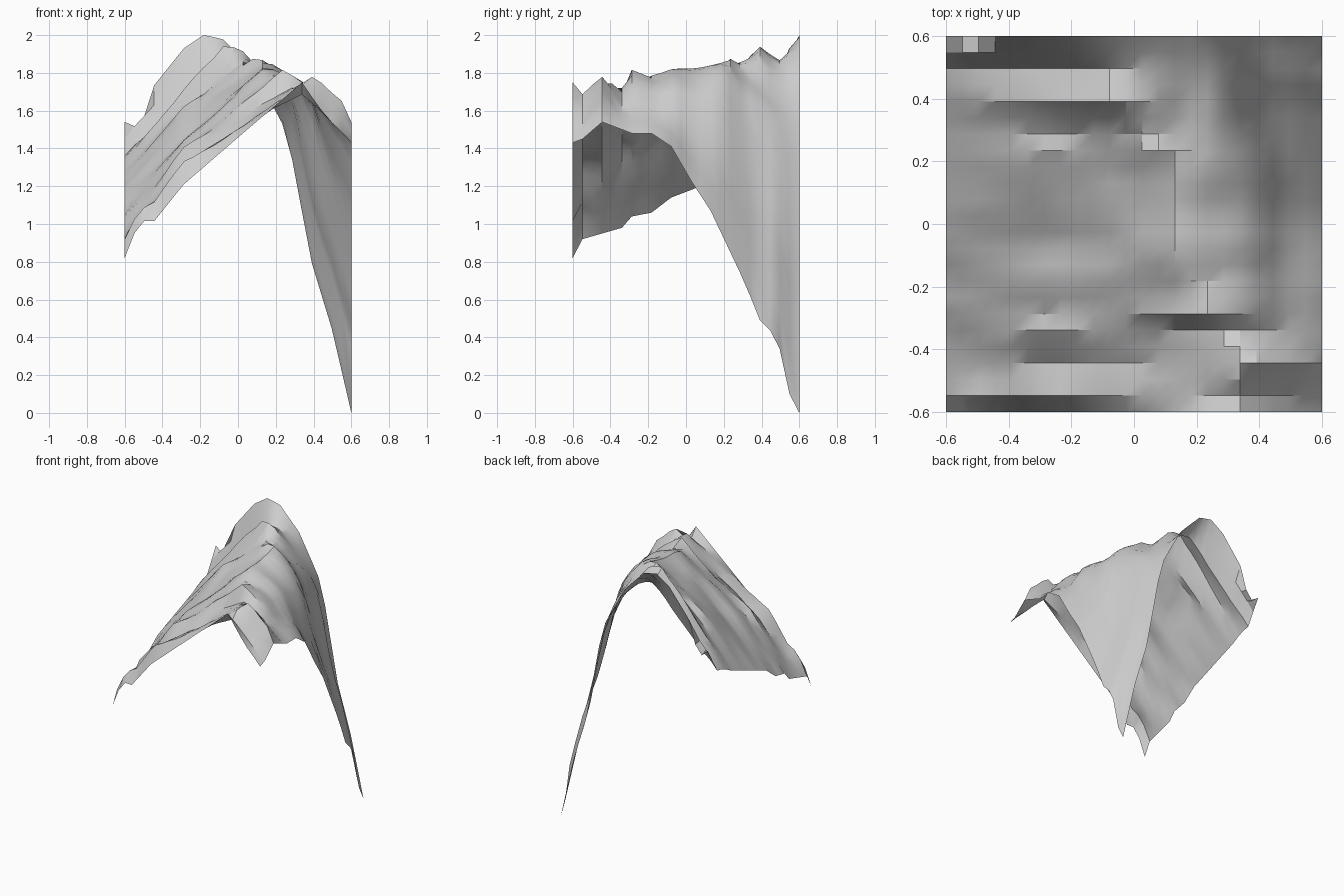
import bpy
import bmesh
from mathutils import Vector, noise

default_cube = bpy.data.objects.get("Cube")
if default_cube:
    bpy.data.objects.remove(default_cube, do_unlink=True)

CELLS = 23
HALF = 0.6
STEP = 2 * HALF / CELLS
SHOULDER = 6  # column of the knot halfway up the long slope

# Key rows, front to back:
# row, left edge height, shoulder height, crest column, crest height, right edge height
KEY_ROWS = [
    (0, .82, 1.21, 18, 1.75, 1.43),
    (1, .92, 1.33, 18, 1.69, 1.45),
    (3, .95, 1.3, 19, 1.78, 1.54),
    (5, .98, 1.41, 17, 1.72, 1.5),
    (6, 1.04, 1.38, 16, 1.81, 1.48),
    (8, 1.06, 1.45, 15, 1.79, 1.48),
    (10, 1.14, 1.43, 14, 1.82, 1.41),
    (12, 1.18, 1.5, 14, 1.82, 1.23),
    (14, 1.22, 1.56, 14, 1.84, 1.07),
    (16, 1.26, 1.62, 13, 1.87, .85),
    (17, 1.28, 1.6, 12, 1.86, .74),
    (18, 1.3, 1.64, 11, 1.89, .62),
    (19, 1.33, 1.71, 10, 1.94, .49),
    (20, 1.35, 1.69, 10, 1.9, .44),
    (21, 1.36, 1.67, 10, 1.87, .34),
    (22, 1.45, 1.81, 9, 1.93, .1),
    (23, 1.54, 1.93, 8, 2, 0),
]

# Falloff of the steep slope from crest (1) to right edge (0)
STEEP_SLOPE = [(0, 1), (.13, .99), (.33, .91), (.53, .77),
               (.6, .67), (.73, .4), (.87, .22), (1, 0)]

# How strongly each row follows that falloff instead of a straight line
BULGE = [(0, -.25), (3, .5), (6, .5), (10, 1), (CELLS, 1)]

# Local relief: column, row, column reach, row reach, height
RELIEF = [
    (1.5, 0, 1.5, 2, .1),       # swelling by the front left corner
    (1.5, 23, 1.5, 1, -.16),    # notch by the back left corner
    (20.5, 7.5, 2, 3, -.05),    # hollow behind the right edge
    (22, 3, 1, 2, .04),         # shoulder near the front right corner
    (14.5, 19, 2, 3, -.04),     # gully above the ledge
    (16.5, 19, 1.5, 4, .04),    # ledge on the steep slope
]


def interpolate(table, position):
    """Piecewise linear lookup; returns every value after the key."""
    for low, high in zip(table, table[1:]):
        if position <= high[0]:
            part = (position - low[0]) / (high[0] - low[0])
            return [a + (b - a) * part for a, b in zip(low[1:], high[1:])]
    return list(table[-1][1:])


def terrain_height(column, row):
    left, shoulder, crest_column, crest, right = interpolate(KEY_ROWS, row)
    crest_column = round(crest_column)
    if column <= crest_column:
        long_slope = [(0, left), (SHOULDER, shoulder), (crest_column, crest)]
        height = interpolate(long_slope, column)[0]
    else:
        travel = (column - crest_column) / (CELLS - crest_column)
        straight = 1 - travel
        curved = interpolate(STEEP_SLOPE, travel)[0]
        bulge = interpolate(BULGE, row)[0]
        falloff = straight + (curved - straight) * bulge
        height = right + (crest - right) * falloff
    for center, line, reach, depth, amount in RELIEF:
        across = max(0, 1 - abs(column - center) / reach)
        along = max(0, 1 - abs(row - line) / depth)
        height += amount * across * along
    # Slight roughness away from the border
    if 0 < column < CELLS and 0 < row < CELLS:
        height += .015 * noise.noise(Vector((column * .45, row * .6, 0)))
    return height


# Rock surface material
rock = bpy.data.materials.new("light_grey_rock")
rock.use_nodes = True
grey = (.62, .62, .62, 1)
rock.diffuse_color = grey
rock.node_tree.nodes["Principled BSDF"].inputs["Base Color"].default_value = grey

# Open sheet of terrain, displaced cell by cell
mesh = bpy.data.meshes.new("mountain_terrain")
bm = bmesh.new()
bmesh.ops.create_grid(bm, x_segments=CELLS, y_segments=CELLS, size=HALF)
for vert in bm.verts:
    column = round((vert.co.x + HALF) / STEP)
    row = round((vert.co.y + HALF) / STEP)
    vert.co.z = terrain_height(column, row)
bm.to_mesh(mesh)
bm.free()
mesh.materials.append(rock)

terrain = bpy.data.objects.new("mountain_terrain", mesh)
bpy.context.collection.objects.link(terrain)
bpy.ops.object.select_all(action="DESELECT")
terrain.select_set(True)
bpy.context.view_layer.objects.active = terrain
bpy.ops.object.shade_smooth_by_angle()
